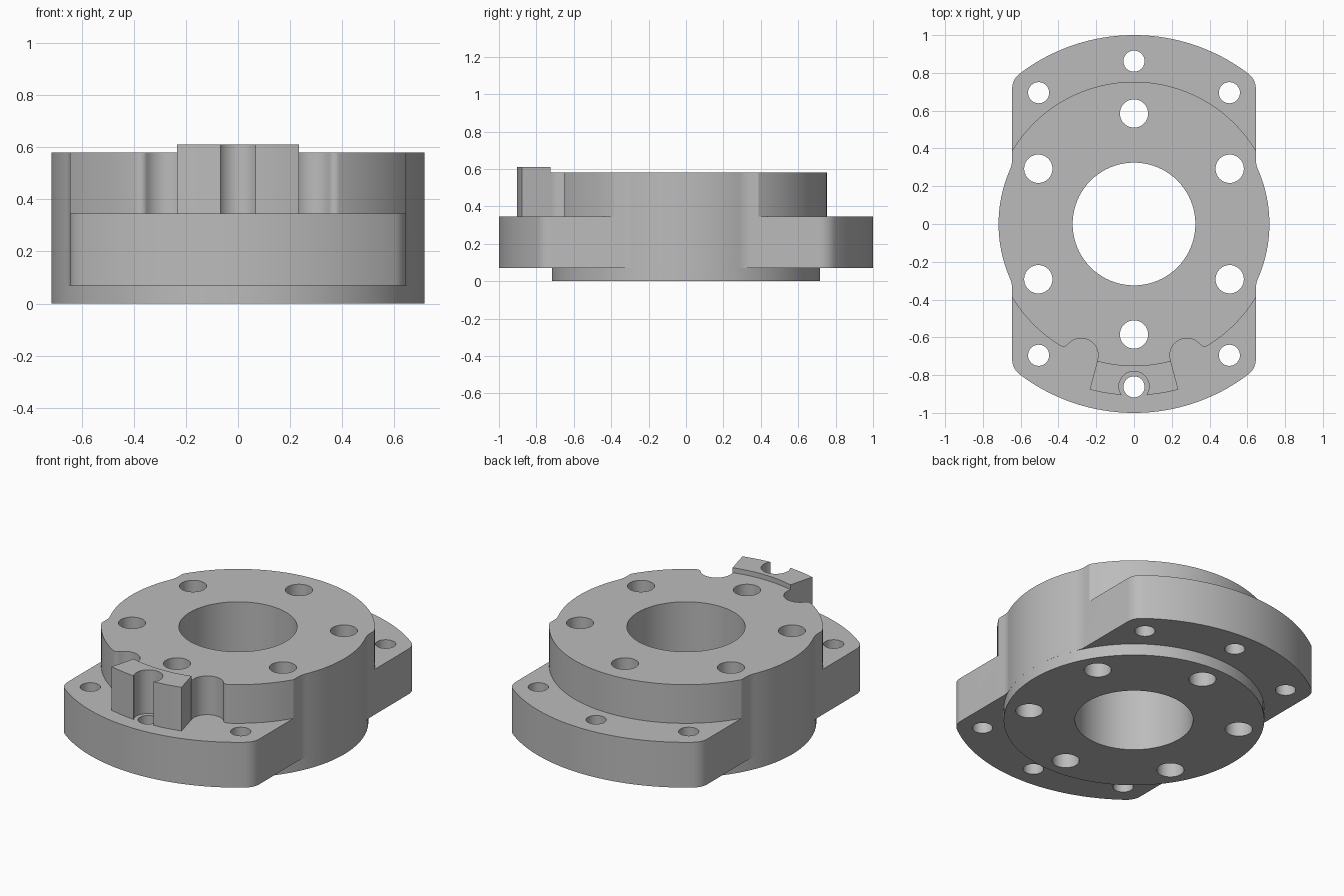
import bpy, bmesh
from math import sin, cos, acos, asin, atan2, hypot, radians, degrees, sqrt

if "Cube" in bpy.data.objects:
    bpy.data.objects.remove(bpy.data.objects["Cube"], do_unlink=True)

metal = bpy.data.materials.new("light_grey_metal")
GREY = (0.5, 0.5, 0.5, 1)
metal.diffuse_color = GREY
metal.use_nodes = True
metal.node_tree.nodes["Principled BSDF"].inputs["Base Color"].default_value = GREY

# Main sizes
FLANGE_Z, HUB_Z, HUB_TOP, TAB_TOP = 0.07, 0.345, 0.58, 0.61
SIDE_X, BODY_R, HUB_R, BLEND = 0.645, 0.717, 0.753, 0.15


def arc(cx, cy, r, a0, a1, n=24):
    """Points along an arc, angles in degrees."""
    angles = [radians(a0 + (a1 - a0) * i / n) for i in range(n + 1)]
    return [(cx + r * cos(a), cy + r * sin(a)) for a in angles]


def clean(points):
    out = []
    for p in points:
        if all(hypot(p[0] - q[0], p[1] - q[1]) > 1e-4 for q in out):
            out.append(p)
    return out


def prism(name, outlines, z0, z1):
    """Extrude closed outlines straight up into one object."""
    bm = bmesh.new()
    for pts in outlines:
        base = bm.faces.new([bm.verts.new((x, y, z0)) for x, y in clean(pts)])
        ext = bmesh.ops.extrude_face_region(bm, geom=[base], use_keep_orig=True)
        for v in ext["geom"]:
            if isinstance(v, bmesh.types.BMVert):
                v.co.z = z1
    bmesh.ops.recalc_face_normals(bm, faces=bm.faces)
    mesh = bpy.data.meshes.new(name)
    bm.to_mesh(mesh)
    bm.free()
    mesh.materials.append(metal)
    ob = bpy.data.objects.new(name, mesh)
    bpy.context.collection.objects.link(ob)
    return ob


def combine(target, other, operation):
    """Apply a boolean and discard the second object."""
    mod = target.modifiers.new(operation.lower(), "BOOLEAN")
    mod.operation, mod.object, mod.solver = operation, other, "EXACT"
    bpy.context.view_layer.objects.active = target
    bpy.ops.object.modifier_apply(modifier=mod.name)
    bpy.data.objects.remove(other, do_unlink=True)


def flatted_disc(radius, corner):
    """Disc with two flat sides, bulging to the body circle at mid-side."""
    bx = SIDE_X + BLEND
    by = sqrt((BODY_R + BLEND) ** 2 - bx ** 2)
    tangent = degrees(atan2(by, bx))
    cx = SIDE_X - corner
    cy = sqrt((radius - corner) ** 2 - cx ** 2)
    turn = degrees(atan2(cy, cx))
    quarter = (arc(0, 0, BODY_R, 0, tangent)
               + arc(bx, by, BLEND, 180 + tangent, 180, 10)
               + arc(cx, cy, corner, 0, turn, 10)
               + arc(0, 0, radius, turn, 90))
    half = quarter + [(-x, y) for x, y in reversed(quarter)]
    return half + [(-x, -y) for x, y in half]


def scallop():
    """Round notch in the hub rim with a softened outer lip."""
    nx, ny, r, lip = 0.28, -0.695, 0.09, 0.03
    d, reach = hypot(nx, ny), HUB_R - lip
    swing = acos((d * d + reach * reach - (r + lip) ** 2) / (2 * d * reach))
    a = atan2(ny, nx) + swing
    px, py = reach * cos(a), reach * sin(a)
    phi = degrees(atan2(py - ny, px - nx))
    return (arc(px, py, lip, degrees(a), phi - 180, 8)
            + arc(nx, ny, r, phi, 300, 32)
            + [(0.82 * cos(a), 0.82 * sin(a))])


def tab_outline():
    """Raised sector with a round slot open to the outside."""
    outer, inner, slot_y, slot_r, mouth = 0.907, 0.75, -0.86, 0.08, 0.067
    gap = degrees(asin(mouth / outer))
    lip = degrees(atan2(-outer * cos(radians(gap)) - slot_y, mouth))
    return (arc(0, 0, outer, 255, 270 - gap, 8)
            + arc(0, slot_y, slot_r, 180 - lip, lip, 32)
            + arc(0, 0, outer, 270 + gap, 285, 8)
            + arc(0, 0, inner, 285, 255, 12))


# Hub with the two rim notches
hub = prism("hub", [flatted_disc(HUB_R, 0)], HUB_Z, HUB_TOP)
notch = scallop()
mirrored = [(-x, y) for x, y in reversed(notch)]
combine(hub, prism("notch_cutter", [notch, mirrored], HUB_Z - 0.1, TAB_TOP + 0.1), "DIFFERENCE")

# Flange, pilot ring, hub and locating tab joined into one casting
body = prism("mounting_flange", [flatted_disc(1, 0.1)], FLANGE_Z, HUB_Z)
pilot = prism("pilot_ring", [arc(0, 0, BODY_R, 0, 360, 96)], 0, FLANGE_Z)
tab = prism("locating_tab", [tab_outline()], HUB_Z, TAB_TOP)
for part in (pilot, hub, tab):
    combine(body, part, "UNION")

# Bore, six hub bolt holes and six flange holes
holes = [(0, 0, 0.325)]
for k in range(6):
    a = radians(30 + 60 * k)
    holes.append((0.585 * cos(a), 0.585 * sin(a), 0.075))
for s in (-1, 1):
    holes += [(0, 0.862 * s, 0.056), (0.505, 0.695 * s, 0.056), (-0.505, 0.695 * s, 0.056)]
outlines = [arc(x, y, r, 0, 360, 80 if r > 0.2 else 40) for x, y, r in holes]
combine(body, prism("hole_cutter", outlines, -0.1, TAB_TOP + 0.1), "DIFFERENCE")

bpy.ops.object.select_all(action="DESELECT")
body.select_set(True)
bpy.context.view_layer.objects.active = body
bpy.ops.object.shade_smooth_by_angle(angle=radians(25))
